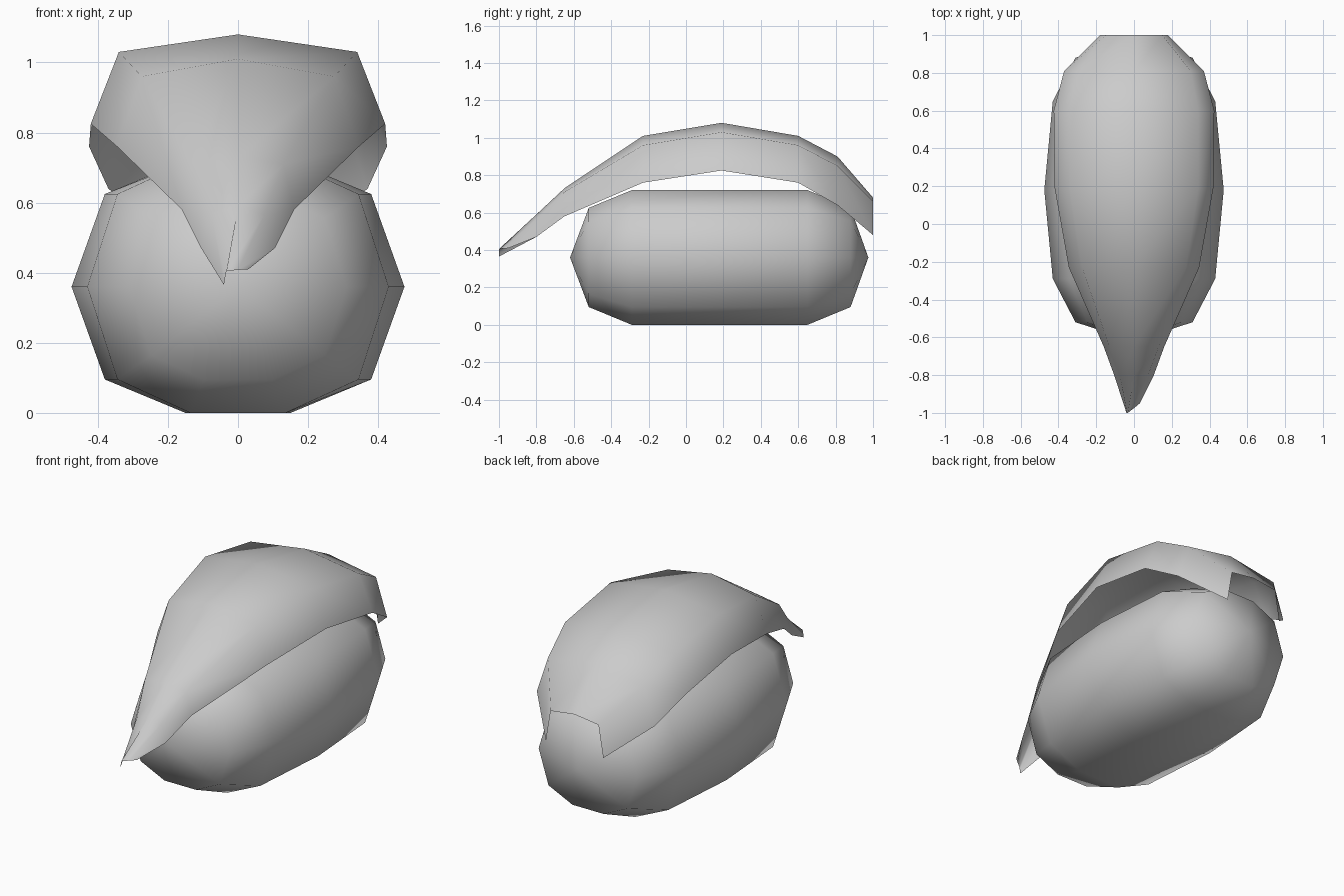
import bpy
import bmesh

if "Cube" in bpy.data.objects:
    bpy.data.objects.remove(bpy.data.objects["Cube"])


def finish(name, bm):
    mesh = bpy.data.meshes.new(name)
    bm.to_mesh(mesh)
    bm.free()
    mesh.shade_smooth()
    obj = bpy.data.objects.new(name, mesh)
    bpy.context.collection.objects.link(obj)
    return obj


# Body: ten-sided rounded capsule lying along y, closed by a pole at each end
half = [(0.15, -1), (0.38, -0.735), (0.475, 0), (0.38, 0.735), (0.15, 1)]
section = [(x / 0.475, z) for x, z in half] + [(-x / 0.475, z) for x, z in reversed(half)]
# ring: y, half width, half height
body_rings = [(-0.52, 0.31, 0.265), (-0.29, 0.43, 0.36), (0.18, 0.475, 0.36),
              (0.65, 0.43, 0.36), (0.88, 0.31, 0.265)]
mid = 0.36
bm = bmesh.new()
rings = [[bm.verts.new((x * w, y, mid + z * h)) for x, z in section] for y, w, h in body_rings]
n = len(section)
for a, b in zip(rings, rings[1:]):
    for i in range(n):
        k = (i + 1) % n
        bm.faces.new((a[i], a[k], b[k], b[i]))
for ring, y in ((rings[0], -0.62), (rings[-1], 0.975)):
    pole = bm.verts.new((0, y, mid))
    for i in range(n):
        bm.faces.new((ring[i], ring[(i + 1) % n], pole))
bmesh.ops.recalc_face_normals(bm, faces=bm.faces)
finish("body", bm)

# Cover: open leaf-shaped sheet with a ridge, two shoulders and two lower edges
# row: y, edge x, edge z, shoulder x, shoulder z, ridge z
cover_rows = [(-0.80, 0.105, 0.47, 0.075, 0.565, 0.59),
              (-0.65, 0.16, 0.58, 0.13, 0.71, 0.73),
              (-0.23, 0.345, 0.76, 0.275, 0.96, 1.01),
              (0.19, 0.42, 0.825, 0.34, 1.03, 1.08),
              (0.60, 0.425, 0.76, 0.34, 0.96, 1.01),
              (0.81, 0.37, 0.64, 0.30, 0.85, 0.90),
              (1.00, 0.18, 0.48, 0.15, 0.66, 0.68)]
bm = bmesh.new()
# slightly skewed tip
tip = [(-0.04, -1.0, 0.365), (-0.037, -1.0, 0.385), (-0.033, -1.0, 0.405),
       (0.0, -0.975, 0.408), (0.03, -0.95, 0.41)]
rows = [[bm.verts.new(p) for p in tip]]
for y, ex, ez, sx, sz, rz in cover_rows:
    pts = [(-ex, ez), (-sx, sz), (0, rz), (sx, sz), (ex, ez)]
    rows.append([bm.verts.new((x, y, z)) for x, z in pts])
for a, b in zip(rows, rows[1:]):
    for j in range(4):
        bm.faces.new((a[j], a[j + 1], b[j + 1], b[j]))
finish("cover", bm)
